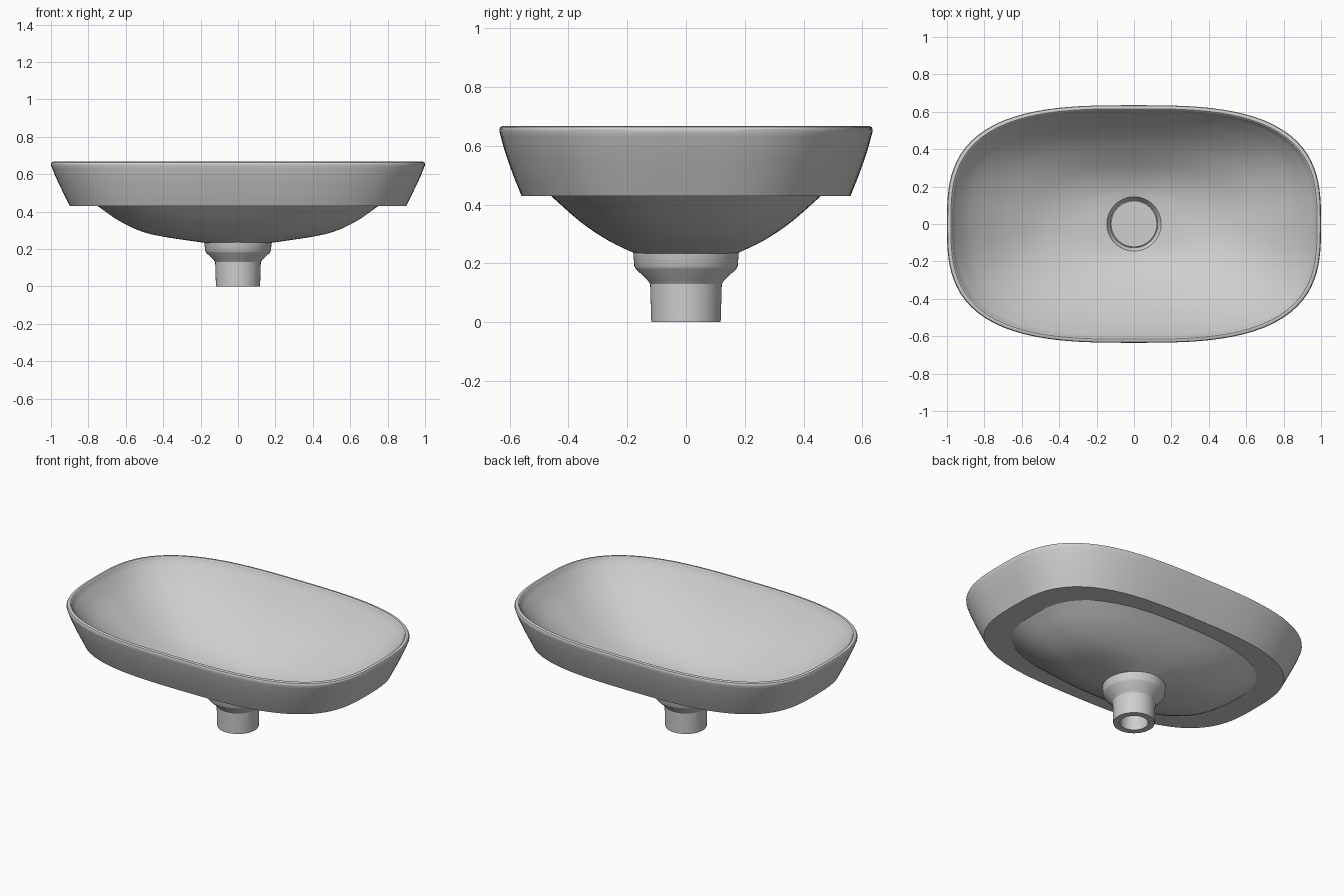
import bpy, bmesh, math
from mathutils import Vector

cube = bpy.data.objects.get("Cube")
if cube:
    bpy.data.objects.remove(cube)

# Glazed ceramic
ceramic = bpy.data.materials.new("grey_ceramic")
ceramic.use_nodes = True
COLOUR = (0.62, 0.62, 0.62, 1)
ceramic.diffuse_color = COLOUR
ceramic.node_tree.nodes["Principled BSDF"].inputs["Base Color"].default_value = COLOUR


def spline(points, steps=4):
    """Smooth curve through profile points."""
    pts = [Vector(p) for p in points]
    pts = [pts[0] * 2 - pts[1]] + pts + [pts[-1] * 2 - pts[-2]]
    out = []
    for a, b, c, d in zip(pts, pts[1:], pts[2:], pts[3:]):
        for i in range(steps):
            t = i / steps
            out.append(0.5 * (2 * b + (c - a) * t + (2 * a - 5 * b + 4 * c - d) * t * t
                              + (3 * b - a - 3 * c + d) * t ** 3))
    return out + [pts[-2]]


def loft(name, rows, count=112, cap_ends=False):
    """Skin rounded rings, each given as half width, half depth, height, squareness."""
    bm = bmesh.new()
    rings = []
    for rx, ry, z, n in rows:
        ring = []
        for i in range(count):
            a = math.tau * i / count
            c, s = math.cos(a), math.sin(a)
            r = (abs(c) ** n + abs(s) ** n) ** (-1 / n)
            ring.append(bm.verts.new((rx * r * c, ry * r * s, z)))
        rings.append(ring)
    for lo, hi in zip(rings, rings[1:]):
        for i in range(count):
            j = (i + 1) % count
            bm.faces.new((lo[i], lo[j], hi[j], hi[i]))
    if cap_ends:
        bm.faces.new(rings[0][::-1])
        bm.faces.new(rings[-1])
    mesh = bpy.data.meshes.new(name)
    bm.to_mesh(mesh)
    bm.free()
    mesh.materials.append(ceramic)
    obj = bpy.data.objects.new(name, mesh)
    bpy.context.collection.objects.link(obj)
    bpy.ops.object.select_all(action='DESELECT')
    obj.select_set(True)
    bpy.context.view_layer.objects.active = obj
    bpy.ops.object.shade_smooth_by_angle(angle=math.radians(30))
    return obj


def lathe(name, profile, **options):
    return loft(name, [(r, r, z, 2) for r, z in profile], count=64, **options)


# Basin: underside, flat foot band, outer wall, rolled rim, bowl, drain recess
underside = spline([(.17, .17, .232, 2), (.46, .265, .278, 2.2),
                    (.62, .36, .342, 2.5), (.75, .46, .43, 2.7)])
wall = spline([(.9, .56, .43, 3), (.934, .588, .5, 3),
               (.972, .616, .58, 3), (1, .635, .648, 3)])
rim = [(1, .635, .657, 3), (.996, .632, .664, 3), (.989, .626, .667, 3),
       (.979, .616, .667, 3), (.973, .61, .662, 3)]
bowl = spline([(.97, .607, .652, 3), (.89, .54, .555, 2.9), (.77, .46, .46, 2.8),
               (.65, .38, .385, 2.6), (.49, .285, .31, 2.3),
               (.32, .205, .268, 2.1), (.145, .145, .25, 2)])
recess = [(.127, .127, .222, 2)]
loft("basin", underside + wall + rim + bowl + recess)

# Drain plug closing the outlet
lathe("drain_plug", [(.127, .21), (.127, .226), (.122, .23)], cap_ends=True)

# Hollow outlet pipe with a flared collar
lathe("outlet_pipe", [(.08, .21), (.08, 0), (.118, 0), (.122, .13), (.13, .142),
                      (.17, .18), (.176, .19), (.18, .24)])
